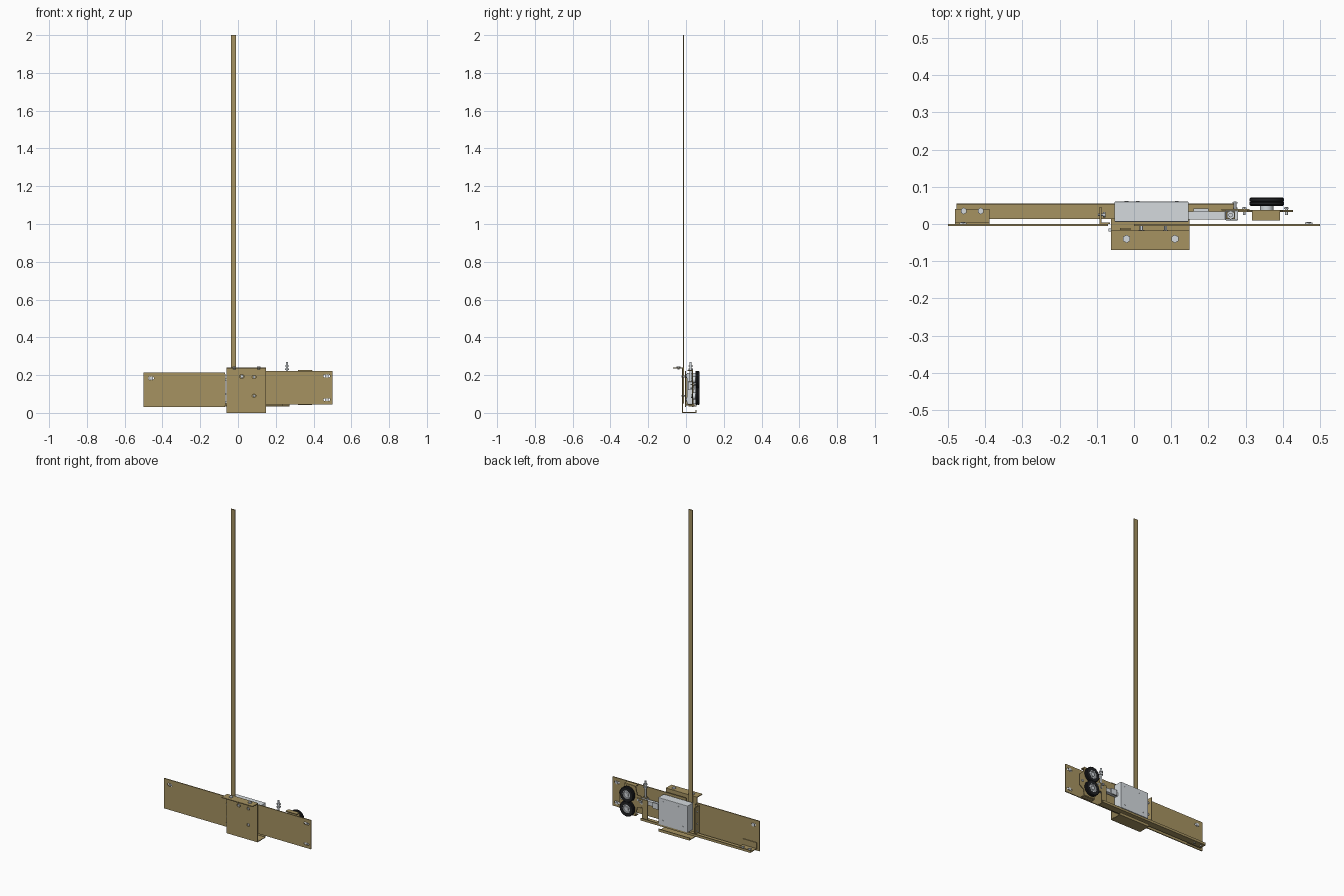
import bpy, bmesh, math
from mathutils import Vector, Matrix

if "Cube" in bpy.data.objects:
    bpy.data.objects.remove(bpy.data.objects["Cube"])

def material(name, col):
    m = bpy.data.materials.new(name)
    m.diffuse_color = (*col, 1)
    m.use_nodes = True
    m.node_tree.nodes["Principled BSDF"].inputs["Base Color"].default_value = m.diffuse_color
    return m

BRASS = material("brass_sheet", (0.38, 0.29, 0.12))
STEEL = material("light_steel", (0.66, 0.70, 0.73))
RUBBER = material("rubber", (0.015, 0.016, 0.018))

def finish(name, bm, mat, bevel=0, smooth=False):
    bmesh.ops.recalc_face_normals(bm, faces=bm.faces)
    me = bpy.data.meshes.new(name)
    bm.to_mesh(me)
    bm.free()
    ob = bpy.data.objects.new(name, me)
    bpy.context.collection.objects.link(ob)
    if mat:
        me.materials.append(mat)
    if bevel:
        b = ob.modifiers.new("bevel", 'BEVEL')
        b.width, b.segments = bevel, 2
    if smooth:
        bpy.ops.object.select_all(action='DESELECT')
        bpy.context.view_layer.objects.active = ob
        ob.select_set(True)
        bpy.ops.object.shade_smooth_by_angle()
    return ob

def box(name, x, y, z, mat, bevel=0):
    bm = bmesh.new()
    lo, hi = Vector((x[0], y[0], z[0])), Vector((x[1], y[1], z[1]))
    bmesh.ops.create_cube(bm, size=1, matrix=Matrix.Translation((lo + hi) / 2) @ Matrix.Diagonal((*(hi - lo), 1)))
    return finish(name, bm, mat, bevel)

def prism(name, pts, axis, a, b, mat):
    """Extrude a closed profile: axis x takes (y,z), y takes (x,z), z takes (x,y)."""
    def put(p, d):
        return {'x': (d, *p), 'y': (p[0], d, p[1]), 'z': (*p, d)}[axis]
    bm = bmesh.new()
    f = bm.faces.new([bm.verts.new(put(p, a)) for p in pts])
    ext = bmesh.ops.extrude_face_region(bm, geom=[f])
    off = Vector(put((0, 0), b - a))
    bmesh.ops.translate(bm, vec=off, verts=[v for v in ext['geom'] if isinstance(v, bmesh.types.BMVert)])
    return finish(name, bm, mat)

def lathe(name, profile, centre, axis, mat, n=32):
    """Spin closed (radius, along) profile about the given axis."""
    bm = bmesh.new()
    vs = [bm.verts.new((r, 0, h)) for r, h in profile]
    es = [bm.edges.new((vs[i], vs[(i + 1) % len(vs)])) for i in range(len(vs))]
    bmesh.ops.spin(bm, geom=vs + es, cent=(0, 0, 0), axis=(0, 0, 1), angle=math.tau, steps=n, use_merge=True)
    bmesh.ops.remove_doubles(bm, verts=bm.verts, dist=1e-6)
    rot = Vector((0, 0, 1)).rotation_difference(Vector(axis)).to_matrix().to_4x4()
    bm.transform(Matrix.Translation(centre) @ rot)
    return finish(name, bm, mat, smooth=True)

def rod(name, r, start, axis, length, mat=STEEL, n=20):
    bm = bmesh.new()
    rot = Vector((0, 0, 1)).rotation_difference(Vector(axis)).to_matrix().to_4x4()
    mid = Vector(start) + Vector(axis) * length / 2
    bmesh.ops.create_cone(bm, cap_ends=True, segments=n, radius1=r, radius2=r, depth=length,
                          matrix=Matrix.Translation(mid) @ rot)
    return finish(name, bm, mat, smooth=n > 6)

def bolt(name, p, axis, r=0.009, h=0.005, shank=0.012):
    rod(name + "_head", r, p, axis, h, n=6)
    rod(name + "_shank", r * 0.5, Vector(p) - Vector(axis) * shank, axis, shank + h + 0.001, n=12)

def cut(ob, x, z, w, h):
    """Cut a rounded slot through a plate facing y, then discard the cutter."""
    r, s = h / 2, w / 2 - h / 2
    pts = [(x + (s if math.cos(t) > 0 else -s) + r * math.cos(t), z + r * math.sin(t))
           for t in [math.tau * (i + .5) / 20 for i in range(20)]]
    c = prism("slot_cutter", pts, 'y', -0.04, 0.01, None)
    m = ob.modifiers.new("slot", 'BOOLEAN')
    m.object, m.solver = c, 'EXACT'
    bpy.context.view_layer.objects.active = ob
    bpy.ops.object.modifier_apply(modifier="slot")
    bpy.data.objects.remove(c)

# Backing plates with slots
left = box("left_plate", (-0.5, -0.07), (-0.006, 0), (0.03, 0.215), BRASS)
right = box("right_plate", (0.0, 0.5), (-0.006, 0), (0.045, 0.223), BRASS)
cut(left, -0.46, 0.184, 0.03, 0.018)
for z in (0.195, 0.07):
    cut(right, 0.47, z, 0.036, 0.014)
for x, z in ((-0.46, 0.184), (0.47, 0.195), (0.47, 0.07)):
    bolt("plate_bolt", (x, 0, z), (0, 1, 0), 0.011, 0.004, 0.006)

# Folded front cover: top flange forward, bottom flange back with a small lip
cover = prism("front_cover", [(-0.07, 0.24), (-0.017, 0.24), (-0.017, 0.004), (0.051, 0.004), (0.051, 0.016),
              (0.055, 0.016), (0.055, 0), (-0.022, 0), (-0.022, 0.235), (-0.07, 0.235)], 'x', -0.062, 0.149, BRASS)
for x, z, d in ((0.02, 0.193, 0.022), (0.085, 0.19, 0.018), (0.085, 0.09, 0.018)):
    cut(cover, x, z, d + 0.002, d)
    bolt("cover_bolt", (x, -0.016, z), (0, -1, 0), d * 0.42, 0.006, 0.012)
for x in (-0.02, 0.11):
    bolt("flange_bolt", (x, -0.04, 0.24), (0, 0, 1), 0.011, 0.005, 0.01)

# Tall upright strip
box("upright_strip", (-0.037, -0.01), (-0.0165, -0.0105), (0.05, 2.0), BRASS)

# Grey drive housing
box("drive_housing", (-0.053, 0.147), (0.006, 0.06), (0.047, 0.212), STEEL, 0.002)
for x, z in ((-0.02, 0.075), (0.01, 0.19), (0.115, 0.075), (0.115, 0.19)):
    rod("housing_screw", 0.005, (x, 0.059, z), (0, 1, 0), 0.003, n=12)

# Side bracket beside the housing, with bolts
prism("side_bracket", [(-0.093, 0), (-0.065, 0), (-0.065, 0.004), (-0.088, 0.004), (-0.088, 0.046), (-0.093, 0.046)],
      'z', 0.04, 0.205, BRASS)
for z in (0.055, 0.1, 0.175):
    bolt("side_bolt", (-0.083, 0.025, z), (1, 0, 0), 0.007, 0.006, 0.014)
    box("cover_tab", (-0.068, -0.06), (-0.02, -0.012), (z - 0.006, z + 0.006), STEEL)

# Long lower angle rail and its end bracket
prism("lower_rail", [(0.013, 0.035), (0.055, 0.035), (0.055, 0.05), (0.052, 0.05), (0.052, 0.039), (0.013, 0.039)],
      'x', -0.477, 0.272, BRASS)
prism("rail_end_bracket", [(0, 0.08), (0, 0.04), (0.04, 0.04), (0.04, 0.044), (0.004, 0.044), (0.004, 0.08)],
      'x', -0.482, -0.388, BRASS)
for x in (-0.458, -0.412):
    bolt("rail_bolt", (x, 0.035, 0.044), (0, 0, 1), 0.009, 0.006, 0.014)

# Sliding bar, end block and vertical adjusting bolt
box("sliding_bar", (0.145, 0.25), (0.012, 0.034), (0.13, 0.155), STEEL, 0.001)
box("bar_guide", (0.16, 0.20), (0.034, 0.042), (0.125, 0.16), STEEL)
box("end_block", (0.245, 0.28), (0.01, 0.036), (0.12, 0.165), STEEL, 0.002)
box("block_cap", (0.248, 0.272), (0.013, 0.034), (0.165, 0.17), BRASS)
rod("adjusting_bolt", 0.006, (0.26, 0.024, 0.15), (0, 0, 1), 0.12)
for z in (0.228, 0.245):
    rod("adjusting_nut", 0.012, (0.26, 0.024, z), (0, 0, 1), 0.007, n=6)

# Roller bracket with stepped outline and folded top and bottom flanges
prism("roller_bracket", [(0.28, 0.10), (0.305, 0.10), (0.318, 0.045), (0.393, 0.045), (0.40, 0.08), (0.428, 0.10),
      (0.428, 0.17), (0.40, 0.195), (0.393, 0.225), (0.318, 0.225), (0.305, 0.175), (0.28, 0.175)],
      'y', 0.032, 0.038, BRASS)
for z in (0.041, 0.222):
    box("roller_bracket_flange", (0.318, 0.393), (0.009, 0.036), (z, z + 0.005), BRASS)
box("bracket_arm", (0.235, 0.31), (0.036, 0.041), (0.11, 0.16), BRASS)
box("rail_link", (0.235, 0.272), (0.036, 0.041), (0.037, 0.12), BRASS)
for x, z in ((0.272, 0.135), (0.297, 0.15), (0.41, 0.13)):
    bolt("arm_bolt", (x, 0.04, z), (0, 1, 0), 0.007, 0.005, 0.016)
bolt("link_bolt", (0.272, 0.055, 0.15), (0, 1, 0), 0.008, 0.004, 0.02)

# Pair of grooved rubber rollers on steel hubs
for z in (0.089, 0.176):
    c = (0.357, 0.0, z)
    lathe("roller_tyre", [(0.026, 0.049), (0.043, 0.049), (0.047, 0.052), (0.047, 0.058), (0.044, 0.060),
          (0.047, 0.062), (0.047, 0.068), (0.043, 0.071), (0.026, 0.071)], c, (0, 1, 0), RUBBER, 40)
    lathe("roller_hub", [(0.008, 0.050), (0.026, 0.050), (0.026, 0.069), (0.022, 0.069), (0.020, 0.064),
          (0.013, 0.064), (0.012, 0.070), (0.008, 0.070)], c, (0, 1, 0), STEEL)
    rod("roller_axle", 0.009, (0.357, 0.026, z), (0, 1, 0), 0.044)
    rod("roller_spacer", 0.018, (0.357, 0.038, z), (0, 1, 0), 0.012)
